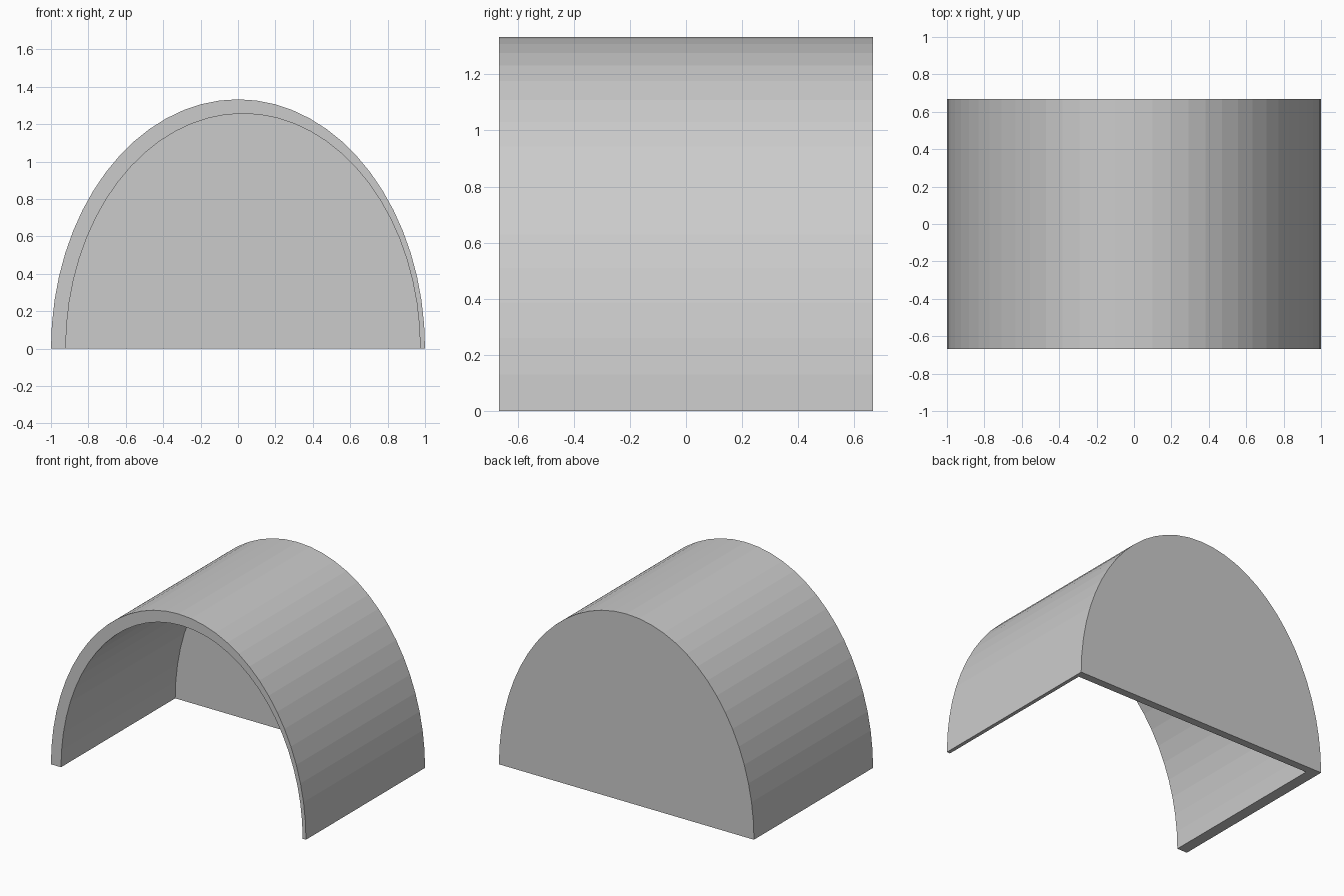
import bpy, bmesh
from math import cos, sin, pi

if "Cube" in bpy.data.objects:
    bpy.data.objects.remove(bpy.data.objects["Cube"])

SEGMENTS = 32
FRONT, BACK, WALL = -0.667, 0.667, 0.055


def arch(bm, cx, rx, rz, y):
    """Half-ellipse row of vertices standing on z = 0."""
    return [bm.verts.new((cx - rx * cos(pi * i / SEGMENTS), y,
                          rz * sin(pi * i / SEGMENTS)))
            for i in range(SEGMENTS + 1)]


def bridge(bm, a, b):
    for i in range(SEGMENTS):
        bm.faces.new((a[i], a[i + 1], b[i + 1], b[i]))


bm = bmesh.new()
outer_front = arch(bm, 0, 1, 1.333, FRONT)
outer_back = arch(bm, 0, 1, 1.333, BACK)
inner_front = arch(bm, 0.0265, 0.9475, 1.257, FRONT)
inner_back = arch(bm, 0.0265, 0.9475, 1.257, BACK - WALL)

# Outer shell, front rim and inner shell
bridge(bm, outer_front, outer_back)
bridge(bm, inner_front, outer_front)
bridge(bm, inner_back, inner_front)

# Back wall, outside and inside
bm.faces.new(outer_back)
bm.faces.new(inner_back)

# Underside: two side strips and the back wall strip
for k in (0, -1):
    bm.faces.new((outer_front[k], outer_back[k], inner_back[k], inner_front[k]))
bm.faces.new((outer_back[0], outer_back[-1], inner_back[-1], inner_back[0]))

bmesh.ops.recalc_face_normals(bm, faces=bm.faces)
mesh = bpy.data.meshes.new("arched_shelter")
bm.to_mesh(mesh)
bm.free()
bpy.context.collection.objects.link(bpy.data.objects.new("arched_shelter", mesh))
